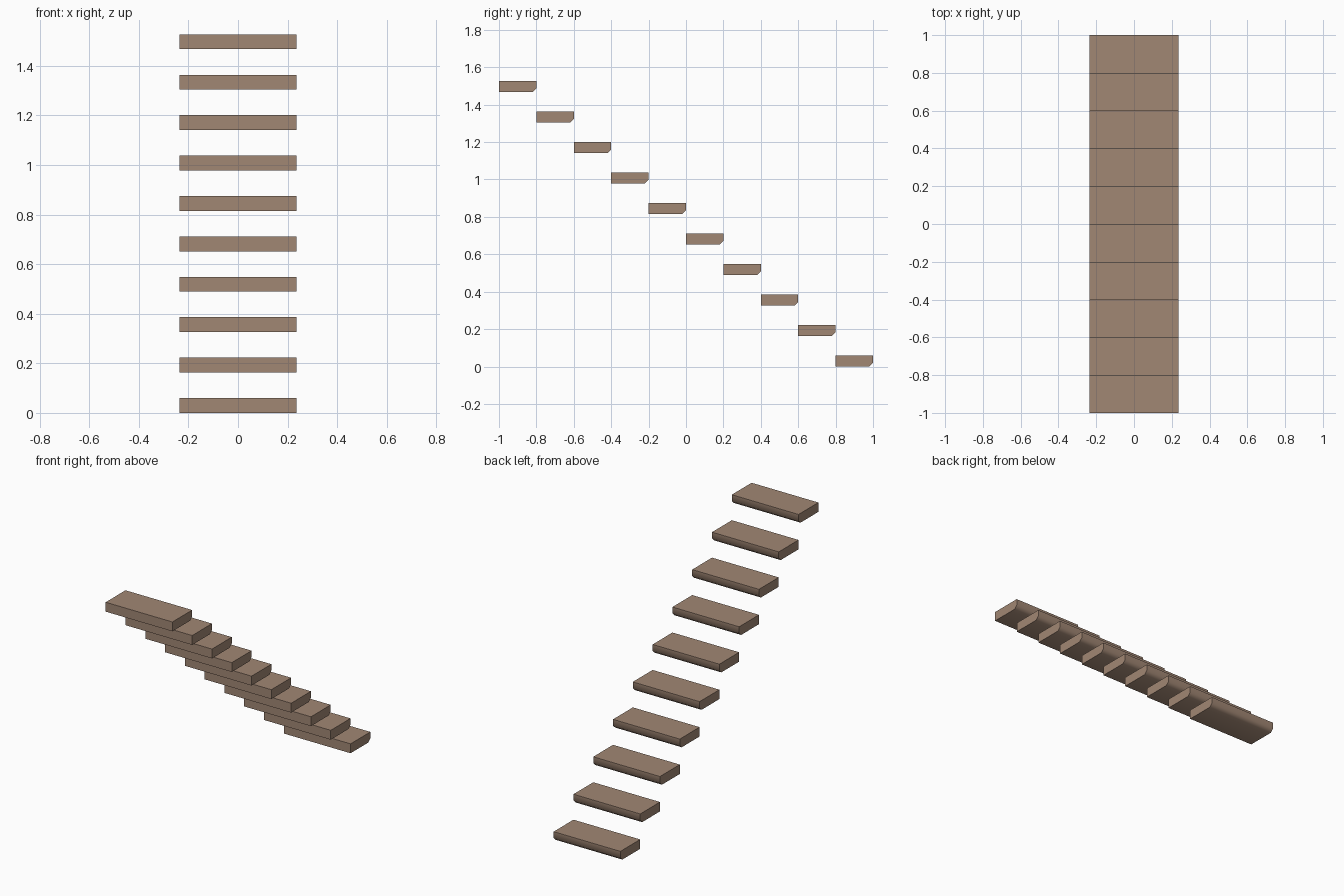
import bpy
import bmesh
import math

cube = bpy.data.objects.get("Cube")
if cube:
    bpy.data.objects.remove(cube, do_unlink=True)

COUNT = 10
WIDTH, DEPTH, THICK = 0.472, 0.2, 0.06
RISE = 0.163
CHAMFER = 0.02

# Single brown finish
wood = bpy.data.materials.new("warm_brown_wood")
wood.use_nodes = True
brown = (0.355, 0.241, 0.174, 1)
wood.diffuse_color = brown
bsdf = next(n for n in wood.node_tree.nodes if n.type == 'BSDF_PRINCIPLED')
bsdf.inputs["Base Color"].default_value = brown
bsdf.inputs["Roughness"].default_value = 0.8


def tread_mesh():
    """Slab whose lower back edge is eased."""
    profile = [(-DEPTH / 2, 0), (DEPTH / 2 - CHAMFER, 0), (DEPTH / 2, CHAMFER),
               (DEPTH / 2, THICK), (-DEPTH / 2, THICK)]
    bm = bmesh.new()
    face = bm.faces.new([bm.verts.new((-WIDTH / 2, y, z)) for y, z in profile])
    ext = bmesh.ops.extrude_face_region(bm, geom=[face])
    verts = [v for v in ext["geom"] if isinstance(v, bmesh.types.BMVert)]
    bmesh.ops.translate(bm, vec=(WIDTH, 0, 0), verts=verts)
    bmesh.ops.recalc_face_normals(bm, faces=bm.faces[:])
    mesh = bpy.data.meshes.new("tread")
    bm.to_mesh(mesh)
    bm.free()
    mesh.materials.append(wood)
    return mesh


# Floating treads climbing from the back to the front
for i in range(COUNT):
    tread = bpy.data.objects.new(f"stair_tread_{i + 1}", tread_mesh())
    tread.location = (0, 1 - DEPTH * (i + 0.5), RISE * i)
    bpy.context.collection.objects.link(tread)
    bpy.ops.object.select_all(action='DESELECT')
    tread.select_set(True)
    bpy.context.view_layer.objects.active = tread
    bpy.ops.object.shade_smooth_by_angle(angle=math.radians(60))
